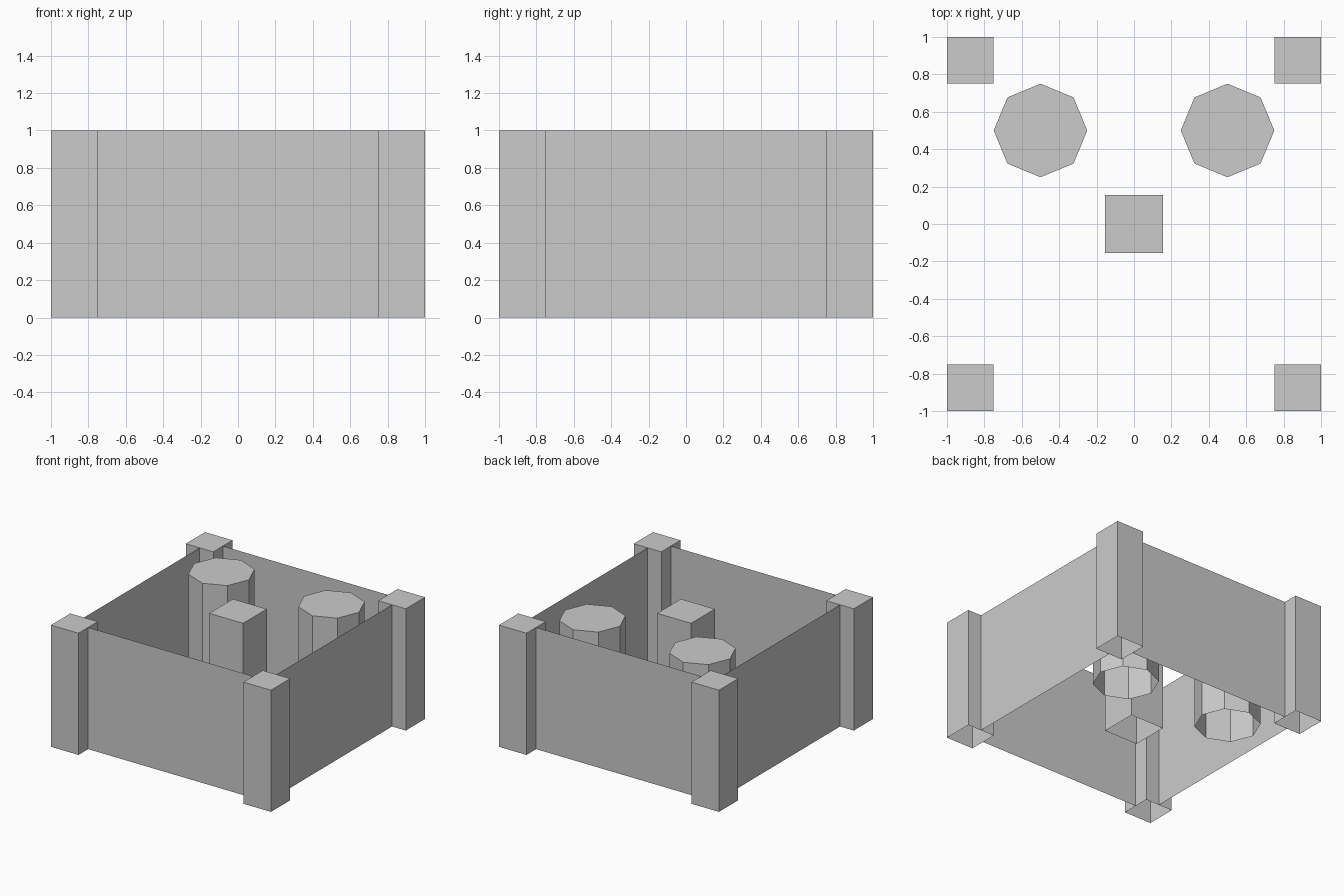
import bpy, bmesh, math
from mathutils import Matrix, Vector

if "Cube" in bpy.data.objects:
    bpy.data.objects.remove(bpy.data.objects["Cube"])


def finish(name, bm):
    mesh = bpy.data.meshes.new(name)
    bm.to_mesh(mesh)
    bm.free()
    obj = bpy.data.objects.new(name, mesh)
    bpy.context.collection.objects.link(obj)
    return obj


def prism(name, x, y, radius, sides, turn=0.0):
    """Upright prism from z = 0 to 1, capped on top and open underneath."""
    bm = bmesh.new()
    place = Matrix.Translation((x, y, 0.5)) @ Matrix.Rotation(turn, 4, 'Z')
    bmesh.ops.create_cone(bm, cap_ends=True, segments=sides, radius1=radius,
                          radius2=radius, depth=1, matrix=place)
    bm.normal_update()
    bottom = [f for f in bm.faces if f.normal.z < -0.9]
    bmesh.ops.delete(bm, geom=bottom, context='FACES_ONLY')
    return finish(name, bm)


def square_post(name, x, y, half):
    return prism(name, x, y, half * math.sqrt(2), 4, math.pi / 4)


# Corner posts
for depth, y in (("front", -0.875), ("back", 0.875)):
    for side, x in (("left", -0.875), ("right", 0.875)):
        square_post(f"{depth}_{side}_post", x, y, 0.125)

# Thin single-sheet walls between the posts
for i, name in enumerate(("front_wall", "right_wall", "back_wall", "left_wall")):
    bm = bmesh.new()
    spin = Matrix.Rotation(i * math.pi / 2, 3, 'Z')
    corners = [(-0.75, 0), (0.75, 0), (0.75, 1), (-0.75, 1)]
    bm.faces.new([bm.verts.new(spin @ Vector((x, -0.875, z))) for x, z in corners])
    finish(name, bm)

# Octagonal columns towards the back
for side, x in (("left", -0.5), ("right", 0.5)):
    prism(f"{side}_column", x, 0.5, 0.25, 8)

# Square pillar in the middle
square_post("centre_pillar", 0, 0, 0.154)
